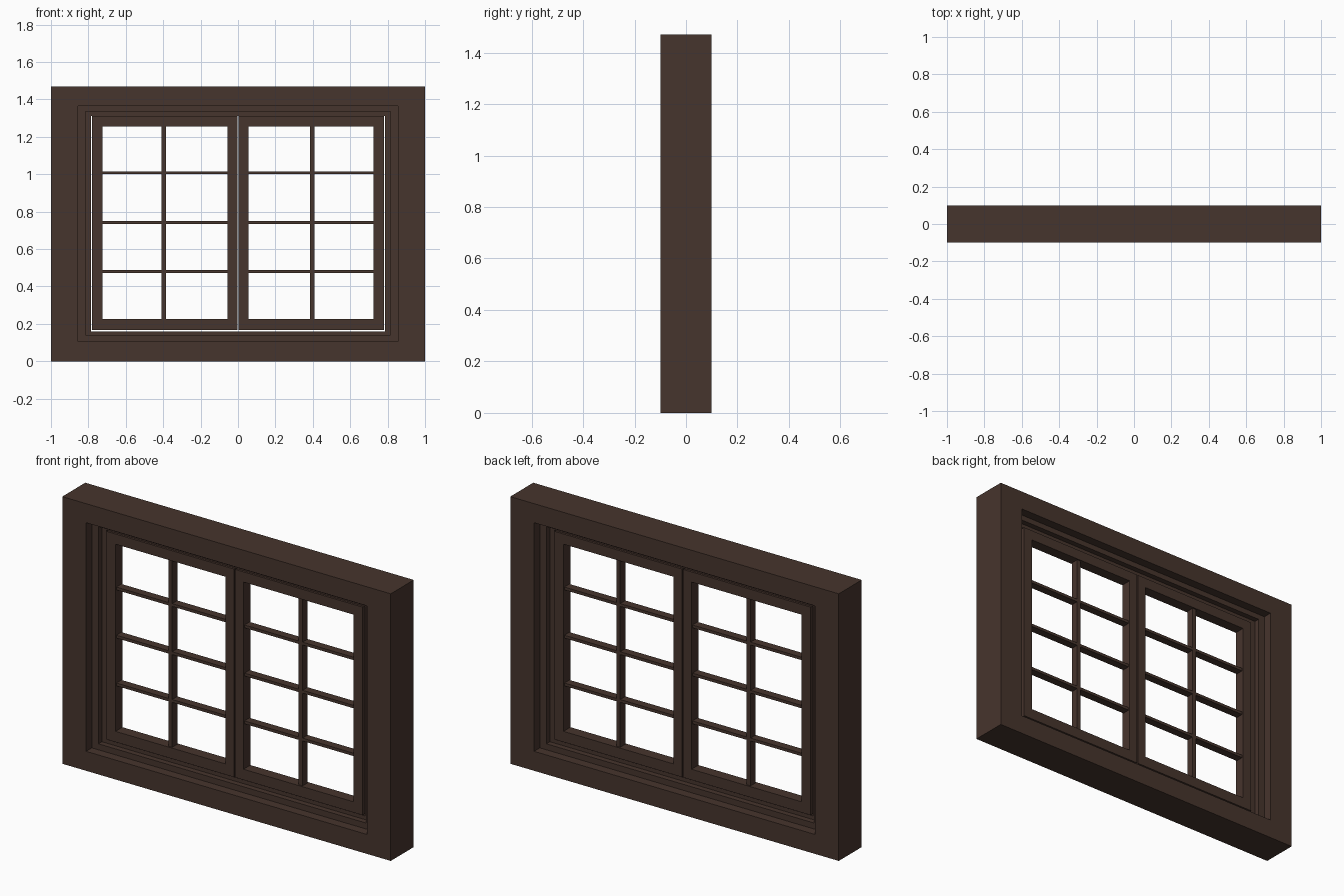
import bpy, bmesh

if "Cube" in bpy.data.objects:
    bpy.data.objects.remove(bpy.data.objects["Cube"])

wood = bpy.data.materials.new("dark_brown_wood")
wood.diffuse_color = (0.062, 0.035, 0.026, 1)
wood.use_nodes = True
wood.node_tree.nodes["Principled BSDF"].inputs["Base Color"].default_value = wood.diffuse_color


def finish(name, bm):
    bmesh.ops.recalc_face_normals(bm, faces=bm.faces)
    me = bpy.data.meshes.new(name)
    bm.to_mesh(me)
    bm.free()
    me.materials.append(wood)
    ob = bpy.data.objects.new(name, me)
    bpy.context.collection.objects.link(ob)
    return ob


def ring(name, rects):
    """Closed picture frame: each rect is (x0, x1, z0, z1, y), joined in order."""
    bm = bmesh.new()
    loops = [[bm.verts.new(p) for p in ((x0, y, z0), (x1, y, z0), (x1, y, z1), (x0, y, z1))]
             for x0, x1, z0, z1, y in rects]
    for i, a in enumerate(loops):
        b = loops[(i + 1) % len(loops)]
        for k in range(4):
            n = (k + 1) % 4
            bm.faces.new((a[k], a[n], b[n], b[k]))
    return finish(name, bm)


def box(name, x0, x1, y0, y1, z0, z1):
    bm = bmesh.new()
    bmesh.ops.create_cube(bm, size=1)
    for v in bm.verts:
        v.co = ((x0 + x1) / 2 + v.co.x * (x1 - x0),
                (y0 + y1) / 2 + v.co.y * (y1 - y0),
                (z0 + z1) / 2 + v.co.z * (z1 - z0))
    return finish(name, bm)


# Outer frame with rebated steps, identical front and back
outer = (-1, 1, 0, 1.47)
step1 = (-0.855, 0.855, 0.107, 1.365)
step2 = (-0.815, 0.815, 0.14, 1.335)
step3 = (-0.786, 0.786, 0.16, 1.312)
front = [outer + (-0.1,), step1 + (-0.1,), step1 + (-0.05,),
         step2 + (-0.05,), step2 + (-0.02,), step3 + (-0.02,)]
back = [r[:4] + (-r[4],) for r in reversed(front)]
ring("outer_frame", front + back)

# Two sashes, each with one upright and three cross glazing bars
for side, s in (("left", -1), ("right", 1)):
    def span(a, b):
        return tuple(sorted((s * a, s * b)))

    edge = span(0.004, 0.78) + (0.166, 1.311)
    pane = span(0.055, 0.725) + (0.225, 1.255)
    ring(side + "_sash", [edge + (-0.03,), pane + (-0.03,), pane + (0.03,), edge + (0.03,)])

    box(side + "_upright_bar", *span(0.385, 0.409), -0.022, 0.022, 0.225, 1.255)
    for i, z in enumerate((0.48, 0.743, 1.008)):
        for part, a, b in (("inner", 0.055, 0.385), ("outer", 0.409, 0.725)):
            box(f"{side}_{part}_cross_bar_{i + 1}", *span(a, b), -0.022, 0.022,
                z - 0.008, z + 0.008)
